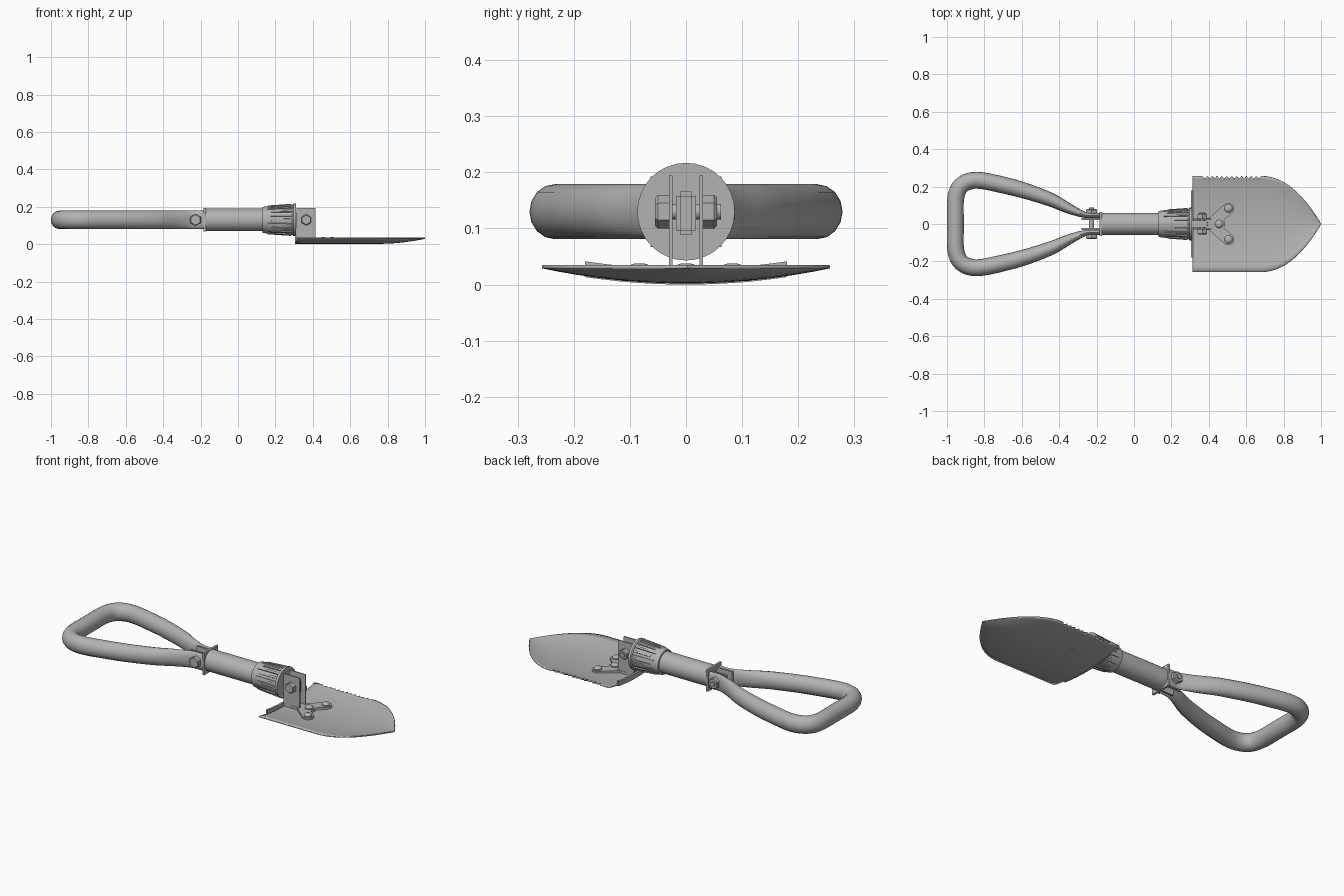
import bpy, bmesh, math
from mathutils import Vector, Matrix

if "Cube" in bpy.data.objects:
    bpy.data.objects.remove(bpy.data.objects["Cube"], do_unlink=True)

steel = bpy.data.materials.new("grey steel")
steel.use_nodes = True
GREY = (0.45, 0.45, 0.45, 1)
steel.diffuse_color = GREY
steel.node_tree.nodes["Principled BSDF"].inputs["Base Color"].default_value = GREY

AXIS = 0.13  # height of the handle centreline


def finish(name, bm, smooth=35, recalc=True):
    if recalc:
        bmesh.ops.recalc_face_normals(bm, faces=bm.faces)
    mesh = bpy.data.meshes.new(name)
    bm.to_mesh(mesh)
    bm.free()
    ob = bpy.data.objects.new(name, mesh)
    mesh.materials.append(steel)
    bpy.context.scene.collection.objects.link(ob)
    if smooth:
        bpy.ops.object.select_all(action='DESELECT')
        ob.select_set(True)
        bpy.context.view_layer.objects.active = ob
        bpy.ops.object.shade_smooth_by_angle(angle=math.radians(smooth))
    return ob


def loft(name, rings, smooth=35):
    bm = bmesh.new()
    vs = [[bm.verts.new(p) for p in ring] for ring in rings]
    n = len(vs[0])
    for a, b in zip(vs, vs[1:]):
        for i in range(n):
            j = (i + 1) % n
            bm.faces.new((a[i], a[j], b[j], b[i]))
    bm.faces.new(vs[0])
    bm.faces.new(vs[-1])
    return finish(name, bm, smooth)


def box(name, x0, x1, y0, y1, z0, z1, bevel=0):
    bm = bmesh.new()
    size = Matrix.Diagonal((x1 - x0, y1 - y0, z1 - z0, 1))
    mid = Matrix.Translation(((x0 + x1) / 2, (y0 + y1) / 2, (z0 + z1) / 2))
    bmesh.ops.create_cube(bm, size=1, matrix=mid @ size)
    if bevel:
        bmesh.ops.bevel(bm, geom=bm.edges[:], offset=bevel, segments=2, affect='EDGES')
    return finish(name, bm, 0)


def turned(name, axis, origin, profile, sides, phase=0.0):
    """Rings of (distance, radius) along the x, y or z axis."""
    turn = {'X': Matrix.Rotation(math.pi / 2, 3, 'Y'),
            'Y': Matrix.Rotation(-math.pi / 2, 3, 'X'),
            'Z': Matrix.Identity(3)}[axis]
    rings = []
    for d, r in profile:
        ang = [2 * math.pi * (i + phase) / sides for i in range(sides)]
        rings.append([Vector(origin) + turn @ Vector((r * math.cos(a), r * math.sin(a), d))
                      for a in ang])
    return loft(name, rings)


def capsule(name, a, b, r, z0, z1):
    a, b = Vector(a), Vector(b)
    base = math.atan2(b.y - a.y, b.x - a.x)
    ring = []
    for centre, start in ((b, base - math.pi / 2), (a, base + math.pi / 2)):
        for i in range(9):
            t = start + math.pi * i / 8
            ring.append((centre.x + r * math.cos(t), centre.y + r * math.sin(t)))
    return loft(name, [[(x, y, z) for x, y in ring] for z in (z0, z1)])


# Loop handle: tube flattened at both ends (x, y, half width)
half = [(-.185, .045, .014), (-.25, .046, .015), (-.30, .062, .021), (-.36, .088, .029),
        (-.45, .132, .037), (-.60, .183, .043), (-.72, .213, .045), (-.80, .230, .045),
        (-.86, .233, .045), (-.91, .216, .045), (-.942, .18, .045), (-.955, .12, .045),
        (-.955, .04, .045)]
path = [Vector(p) for p in half + [(x, -y, w) for x, y, w in reversed(half)]]
fine = []
for i in range(len(path) - 1):
    p0, p1, p2, p3 = (path[max(0, min(len(path) - 1, i + k))] for k in (-1, 0, 1, 2))
    for s in range(3):
        t = s / 3
        fine.append(0.5 * (2 * p1 + (p2 - p0) * t + (2 * p0 - 5 * p1 + 4 * p2 - p3) * t * t
                           + (3 * p1 - p0 - 3 * p2 + p3) * t ** 3))
fine.append(path[-1])
rings = []
for i, p in enumerate(fine):
    d = fine[min(i + 1, len(fine) - 1)] - fine[max(i - 1, 0)]
    side = Vector((-d.y, d.x, 0)).normalized()
    ring = []
    for k in range(16):
        a = 2 * math.pi * k / 16
        ring.append(Vector((p.x, p.y, AXIS)) + side * p.z * math.cos(a)
                    + Vector((0, 0, .049 * math.sin(a))))
    rings.append(ring)
loft("loop_handle", rings, 50)

# Handle bracket: square end plate, two cheeks and a cross bolt
box("bracket_end_plate", -.184, -.172, -.063, .063, AXIS - .063, AXIS + .063)
for s, side in ((1, "left"), (-1, "right")):
    y0, y1 = sorted((s * .022, s * .032))
    box("handle_cheek_" + side, -.28, -.175, y0, y1, AXIS - .045, AXIS + .045)
    turned("handle_bolt_head_" + side, 'Y', (-.227, 0, AXIS),
           [(s * .056, .033), (s * .076, .033), (s * .08, .028)], 6, .5)
turned("handle_bolt", 'Y', (-.227, 0, AXIS), [(-.08, .014), (.087, .014)], 16)

# Shaft tube
turned("shaft", 'X', (0, 0, AXIS), [(-.175, .06), (.2, .06)], 32)

# Locking collar with raised grip ribs
turned("locking_collar", 'X', (0, 0, AXIS),
       [(.13, .062), (.132, .069), (.155, .073), (.29, .079), (.296, .087), (.31, .087)], 32)
for i in range(20):
    a = 2 * math.pi * i / 20
    out = Vector((0, math.cos(a), math.sin(a)))
    across = Vector((0, -math.sin(a), math.cos(a)))
    start = .15 if i % 2 else .17
    rib = []
    for x, lift, w in ((start, -.004, .003), (start + .012, .004, .007),
                       (.28, .006, .008), (.295, -.002, .006)):
        r = .073 + .05 * (x - .155) + lift
        rib.append([Vector((x, 0, AXIS)) + out * rr + across * ww
                    for rr, ww in ((.06, -w), (r, -w * .7), (r, w * .7), (.06, w))])
    loft("collar_rib_%d" % i, rib, 0)

# Hinge: tongue, two cheeks, bolt and nuts
box("hinge_tongue", .30, .395, -.018, .018, .088, .166, .008)
for s, side in ((1, "left"), (-1, "right")):
    y0, y1 = sorted((s * .024, s * .030))
    box("hinge_cheek_" + side, .312, .415, y0, y1, .008, .194)
    turned("hinge_bolt_head_" + side, 'Y', (.365, 0, AXIS),
           [(s * .03, .03), (s * .05, .03), (s * .055, .025)], 6, .5)
turned("hinge_bolt", 'Y', (.365, 0, AXIS), [(-.05, .014), (.062, .014)], 16)


# Blade: dished sheet with a pointed front and a saw edge on one side
def half_width(x):
    return .255 * (1 - max(0, (x - .68) / .32) ** 2.1) + .002


def dish(x, u):
    t = max(0, (x - .75) / .25) ** 2
    return .002 + .027 * (1 - (1 - u * u) * (1 - t))


TEETH = 24
xs = [.312, .34] + [.365 + .315 * i / TEETH for i in range(TEETH + 1)]
xs += [.68 + .32 * math.sin(math.pi / 2 * i / 18) for i in range(1, 19)]
us = [-1 + i / 8 for i in range(16)] + [.94, 1]
bm = bmesh.new()
grid = []
for i, x in enumerate(xs):
    row = []
    for u in us:
        y = u * half_width(x)
        if u == 1 and 2 < i < 2 + TEETH and i % 2:
            y -= .014
        row.append(bm.verts.new((x, y, dish(x, u))))
    grid.append(row)
for a, b in zip(grid, grid[1:]):
    for j in range(len(us) - 1):
        bm.faces.new((a[j], b[j], b[j + 1], a[j + 1]))
blade = finish("blade", bm, 30, recalc=False)
sheet = blade.modifiers.new("sheet", 'SOLIDIFY')
sheet.thickness = .006
sheet.offset = 1

# Folded step along the rear of the blade
step = []
for i in range(13):
    y = -.18 + .03 * i
    z = dish(.312, y / .255)
    step.append([(.304, y, z - .002), (.316, y, z - .002), (.316, y, z + .026), (.304, y, z + .026)])
loft("rear_step", step)

# Riveted mounting foot
capsule("foot_centre", (.36, 0), (.455, 0), .032, .006, .022)
for s, side in ((1, "left"), (-1, "right")):
    capsule("foot_arm_" + side, (.425, s * .012), (.505, s * .083), .031, .006, .022)
for i, (x, y) in enumerate(((.455, 0), (.505, .083), (.505, -.083))):
    turned("rivet_%d" % i, 'Z', (x, y, 0),
           [(.01, .022), (.028, .022), (.035, .016), (.038, .007)], 16)
